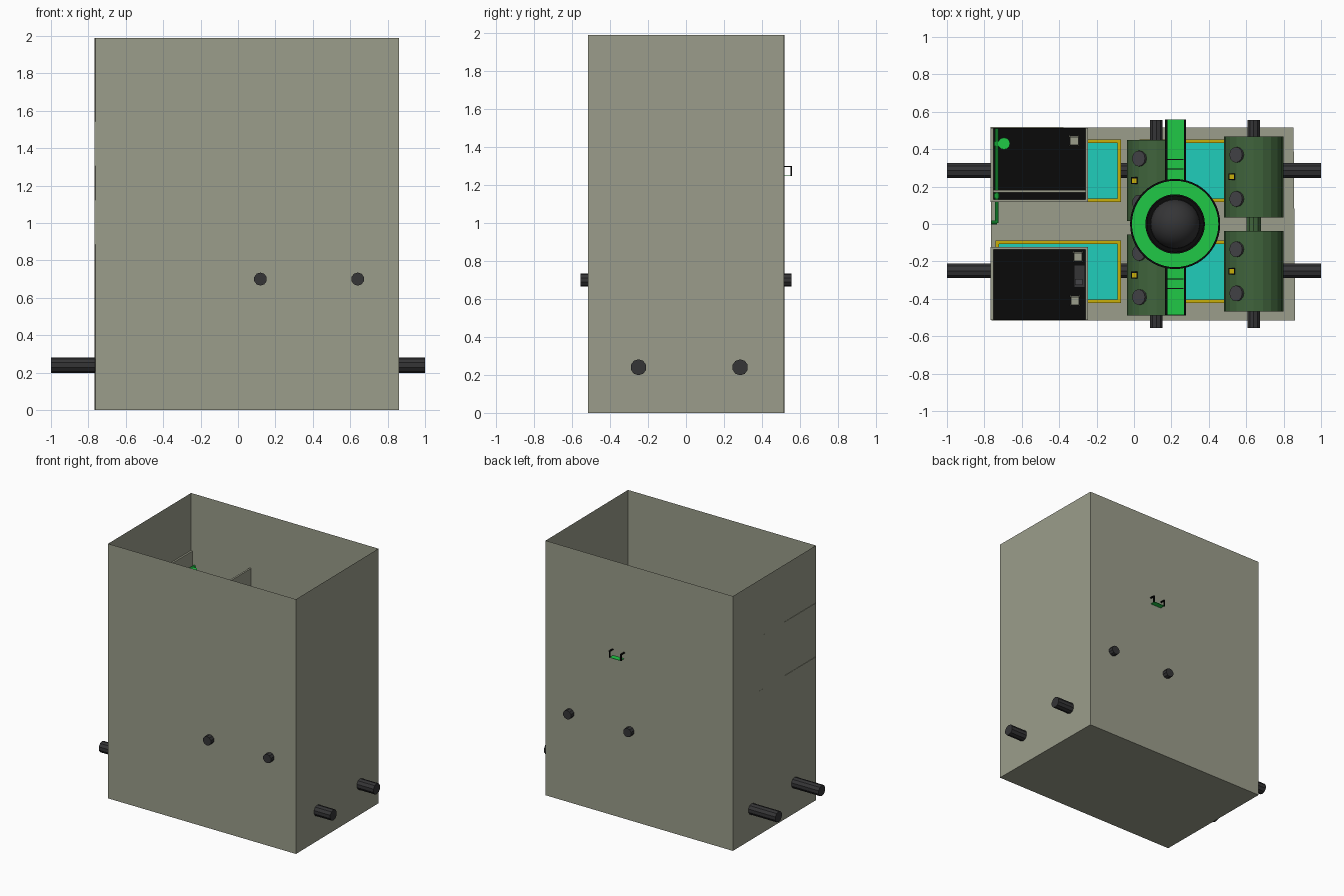
import bpy, bmesh
from math import pi, sin, cos
from mathutils import Vector, Matrix

if "Cube" in bpy.data.objects:
    bpy.data.objects.remove(bpy.data.objects["Cube"])


def material(name, r, g, b):
    m = bpy.data.materials.new(name)
    m.use_nodes = True
    m.diffuse_color = (r, g, b, 1)
    m.node_tree.nodes["Principled BSDF"].inputs["Base Color"].default_value = (r, g, b, 1)
    return m


CONCRETE = material("concrete", .328, .337, .258)
BLACK = material("black", .003, .003, .003)
STEEL = material("dark steel", .035, .035, .037)
HATCH = material("hatch grey", .06, .06, .065)
GREEN = material("bright green", .014, .578, .061)
TANK = material("tank green", .051, .127, .045)
WATER = material("water cyan", .014, .61, .5)
YELLOW = material("rim yellow", .578, .429, .003)


def finish(name, bm, mats, smooth=False):
    me = bpy.data.meshes.new(name)
    bm.to_mesh(me)
    bm.free()
    for m in mats:
        me.materials.append(m)
    for p in me.polygons:
        p.use_smooth = smooth
    ob = bpy.data.objects.new(name, me)
    bpy.context.collection.objects.link(ob)
    return ob


def box(name, x0, x1, y0, y1, z0, z1, mat):
    bm = bmesh.new()
    size = Matrix.Diagonal((x1 - x0, y1 - y0, z1 - z0, 1))
    mid = Matrix.Translation(((x0 + x1) / 2, (y0 + y1) / 2, (z0 + z1) / 2))
    bmesh.ops.create_cube(bm, size=1, matrix=mid @ size)
    return finish(name, bm, [mat])


def rod(name, a, b, r, mat, sides=10):
    a, b = Vector(a), Vector(b)
    bm = bmesh.new()
    turn = (b - a).to_track_quat("Z", "Y").to_matrix().to_4x4()
    bmesh.ops.create_cone(bm, cap_ends=True, segments=sides, radius1=r, radius2=r,
                          depth=(b - a).length, matrix=Matrix.Translation((a + b) / 2) @ turn)
    return finish(name, bm, [mat])


def lathe(name, centre, profile, mat, closed=True, sides=48, smooth=False):
    # Revolves an (r, z) profile around a vertical axis
    bm = bmesh.new()
    rows = []
    for i in range(sides):
        a = 2 * pi * i / sides
        rows.append([bm.verts.new((centre[0] + r * cos(a), centre[1] + r * sin(a), z))
                     for r, z in profile])
    n = len(profile)
    for i in range(sides):
        p, q = rows[i], rows[(i + 1) % sides]
        for j in range(n if closed else n - 1):
            k = (j + 1) % n
            bm.faces.new((p[j], q[j], q[k], p[k]))
    bmesh.ops.remove_doubles(bm, verts=bm.verts, dist=1e-5)
    bmesh.ops.recalc_face_normals(bm, faces=bm.faces)
    return finish(name, bm, [mat], smooth)


# Open-topped hall: floor and four thin walls, slightly out of square
corners = [(-.762, -.515), (.862, -.515), (.853, .515), (-.768, .518)]
bm = bmesh.new()
low = [bm.verts.new((x, y, 0)) for x, y in corners]
high = [bm.verts.new((x, y, 1.99)) for x, y in corners]
bm.faces.new(low[::-1])
for i in range(4):
    j = (i + 1) % 4
    bm.faces.new((low[i], low[j], high[j], high[i]))
finish("hall_shell", bm, [CONCRETE])

# Pools with yellow rims, and the water pipes passing through them
for y, side in ((.285, "back"), (-.255, "front")):
    for x, end in ((-.405, "right"), (.365, "left")):
        tag = f"{side}_{end}"
        x0, x1, y0, y1 = x - .335, x + .335, y - .167, y + .167
        box("pool_" + tag, x0 + .005, x1 - .005, y0 + .005, y1 - .005, .002, .4, CONCRETE)
        box("pool_water_" + tag, x0 + .01, x1 - .01, y0 + .01, y1 - .01, .4, .41, WATER)
        w = .018
        for n, e in enumerate(((x0, x1, y0, y0 + w), (x0, x1, y1 - w, y1),
                               (x0, x0 + w, y0 + w, y1 - w), (x1 - w, x1, y0 + w, y1 - w))):
            box(f"pool_rim_{tag}_{n}", *e, .39, .43, YELLOW)
for y, side in ((.285, "back"), (-.25, "front")):
    rod("water_pipe_" + side, (-1, y, .24), (1, y, .24), .042, STEEL)

# Turbine tanks with hatches, gauges and shafts
for x, shift, end in ((.12, -.02, "inner"), (.64, 0, "outer")):
    rod("shaft_" + end, (x, -.555, .7), (x, .555, .7), .035, STEEL)
    rod("coupling_" + end, (x, -.08, .7), (x, .08, .7), .04, TANK)
    for y, side in ((.252 + shift, "back"), (-.248 + shift - .005, "front")):
        tag = f"{end}_{side}"
        rod("tank_" + tag, (x, y - .216, .7), (x, y + .216, .7), .158, TANK, 20)
        out = Vector((-.57, 0, .82))
        for n, dy in enumerate((-.118, .118)):
            c = Vector((x, y + dy, .7))
            rod(f"hatch_{tag}_{n}", c + out * .14, c + out * .168, .042, HATCH, 12)
        g = x - .118
        box("gauge_" + tag, g - .018, g + .018, y - .018, y + .018, .78, .835, BLACK)
        box("gauge_face_" + tag, g - .012, g + .012, y - .012, y + .012, .835, .84, YELLOW)

# Reactor vessel with domed head
core = (.22, 0)
R = .132
dome = [(0, .02), (R, .02), (R, 1.08)]
dome += [(R * cos(a * pi / 16), 1.08 + R * sin(a * pi / 16)) for a in range(1, 9)]
reactor = lathe("reactor_vessel", core, dome, STEEL, closed=False, smooth=True)
reactor.data.set_sharp_from_angle(angle=pi / 4)
lathe("reactor_collar", core, [(.13, 1.0), (.15, 1.0), (.15, 1.08), (.13, 1.08)], BLACK)

# Ring walkway with its handrails
DECK, RAIL = 1.25, 1.3
lathe("ring_deck", core, [(.152, DECK - .004), (.234, DECK - .004),
                          (.234, DECK), (.152, DECK)], GREEN)
for r, name in ((.154, "inner"), (.236, "outer")):
    lathe(f"ring_rail_{name}", core, [(r - .005, RAIL - .006), (r + .005, RAIL - .006),
                                      (r + .005, RAIL), (r - .005, RAIL)], BLACK)
    for i in range(12):
        a = pi / 12 + i * pi / 6
        px, py = core[0] + r * cos(a), r * sin(a)
        rod(f"ring_post_{name}_{i}", (px, py, DECK), (px, py, RAIL), .004, BLACK, 6)

# Straight gangways joining the ring, with rails, posts and deck joints
for y0, y1, side in ((.228, .558, "back"), (-.487, -.228, "front")):
    box("gangway_deck_" + side, .175, .27, y0, y1, DECK - .003, DECK, GREEN)
    tip = y1 if side == "back" else y0
    inward = -1 if side == "back" else 1
    for x in (.173, .272):
        tag = f"{side}_{'right' if x < .2 else 'left'}"
        box("gangway_rail_" + tag, x - .006, x + .006, y0, y1, RAIL - .006, RAIL, BLACK)
        for n in range(3):
            py = tip + inward * (.004 + n * .1)
            box(f"gangway_post_{tag}_{n}", x - .005, x + .005, py - .004, py + .004,
                DECK - .003, RAIL, BLACK)
    s = 1 if side == "back" else -1
    for n, y in enumerate((.295, .345)):
        box(f"deck_joint_{side}_{n}", .18, .265, s * y - .003, s * y + .003,
            DECK, DECK + .004, BLACK)


# Control rooms on two storeys, open above
def chair(name, x, y, z):
    box(name + "_seat", x - .022, x + .022, y - .022, y + .022, z + .035, z + .045, CONCRETE)
    box(name + "_back", x - .022, x + .022, y + .018, y + .026, z + .045, z + .09, CONCRETE)
    for i in (-1, 1):
        for j in (-1, 1):
            rod(f"{name}_leg_{i}_{j}", (x + i * .024, y + j * .024, z),
                (x + i * .016, y + j * .016, z + .036), .004, CONCRETE, 6)


X0, X1, T = -.7662, -.245, .014
for z, level in ((.885, "lower"), (1.305, "upper")):
    top = z + .238
    for y0, y1, side in ((.118, .513, "back"), (-.513, -.122, "front")):
        tag = f"{level}_{side}"
        box("room_floor_" + tag, X0 + T, X1, y0, y1, z, z + .012, BLACK)
        box("room_outer_wall_" + tag, X0, X0 + T, y0, y1, z, top, CONCRETE)
        box("room_inner_wall_" + tag, X1 - T, X1, y0, y1, z, top, CONCRETE)
        yw = y0 if side == "back" else y1 - T
        box("room_aisle_wall_" + tag, X0 + T, X1 - T, yw, yw + T, z, top, CONCRETE)
    f = z + .012
    chair(f"chair_{level}_back", -.32, .445, f)
    chair(f"chair_{level}_middle", -.3, -.175, f)
    chair(f"chair_{level}_front", -.315, -.41, f)
    box("desk_" + level, -.32, -.262, -.34, -.22, f, f + .07, STEEL)
    box("monitor_" + level, -.315, -.275, -.325, -.295, f + .07, f + .1, HATCH)
    box("room_beam_" + level, X0 + T, X1 - T, .168, .182, top - .03, top - .016, CONCRETE)
    for x in (-.6, -.43):
        rod(f"beam_bracket_{level}_{x}", (x, .175, f), (x, .175, top - .01), .006, CONCRETE, 8)

# Green service pipe with a valve
PX, PZ = -.733, 1.43
rod("service_pipe", (PX, 0.005, PZ), (PX, .51, PZ), .01, GREEN)
rod("service_pipe_bend", (PX, .008, PZ), (-.762, .008, PZ), .01, GREEN)
rod("valve_stem", (PX, .43, PZ), (-.695, .43, PZ), .012, GREEN)
rod("valve_body", (-.695, .43, PZ - .02), (-.695, .43, PZ + .02), .032, GREEN, 12)
for i, y in enumerate((.15, .43)):
    rod(f"pipe_flange_{i}", (PX, y - .012, PZ), (PX, y + .012, PZ), .016, GREEN)
